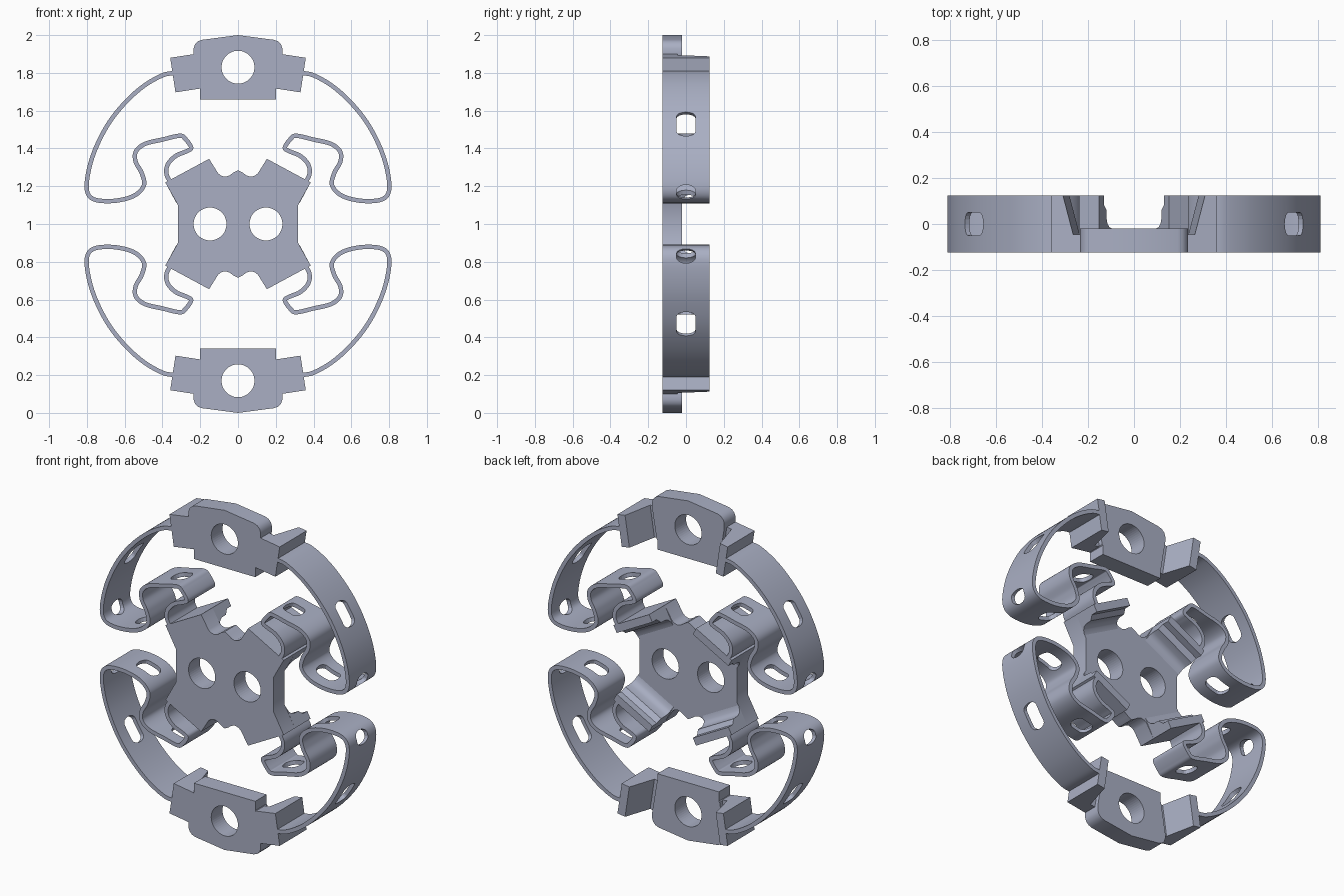
import bpy, bmesh, math
from mathutils import Vector

if "Cube" in bpy.data.objects:
    bpy.data.objects.remove(bpy.data.objects["Cube"])

# All coordinates are measured from the hub centre, so mirrors work about each object's origin
CENTRE = Vector((0, 0, 1))
Y0, YP, Y1 = -0.125, -0.02, 0.125      # front, plate back, full back

metal = bpy.data.materials.new("blue_grey_metal")
metal.diffuse_color = (0.40, 0.43, 0.55, 1)
metal.use_nodes = True
metal.node_tree.nodes["Principled BSDF"].inputs["Base Color"].default_value = metal.diffuse_color


def add_object(name, bm):
    bmesh.ops.recalc_face_normals(bm, faces=bm.faces)
    me = bpy.data.meshes.new(name)
    bm.to_mesh(me)
    bm.free()
    me.materials.append(metal)
    ob = bpy.data.objects.new(name, me)
    ob.location = CENTRE
    bpy.context.collection.objects.link(ob)
    return ob


def add_prism(bm, pts, vec):
    vec = Vector(vec)
    a = [bm.verts.new(p) for p in pts]
    b = [bm.verts.new(Vector(p) + vec) for p in pts]
    bm.faces.new(a)
    bm.faces.new(b[::-1])
    for i in range(len(pts)):
        j = (i + 1) % len(pts)
        bm.faces.new((a[i], b[i], b[j], a[j]))


def prism(name, pts, vec):
    bm = bmesh.new()
    add_prism(bm, pts, vec)
    return add_object(name, bm)


def plate(name, outline):
    return prism(name, [(x, Y0, z) for x, z in outline], (0, YP - Y0, 0))


def edge_block(name, start, end, profile):
    """Sweep a (depth inward, y) profile along a straight edge."""
    s, e = Vector((start[0], 0, start[1])), Vector((end[0], 0, end[1]))
    d = (e - s).normalized()
    inward = Vector((d.z, 0, -d.x))
    if inward.x > 0:
        inward = -inward
    return prism(name, [s + inward * u + Vector((0, y, 0)) for u, y in profile], e - s)


def cut(ob, cutter):
    cutter.hide_render = True
    cutter.hide_set(True)
    m = ob.modifiers.new("cut", 'BOOLEAN')
    m.operation, m.solver, m.object = 'DIFFERENCE', 'EXACT', cutter


def mirror(ob, x=True, z=True):
    m = ob.modifiers.new("mirror", 'MIRROR')
    m.use_axis = (x, False, z)
    m.use_mirror_merge = False


def smooth(ob):
    bpy.ops.object.select_all(action='DESELECT')
    ob.select_set(True)
    bpy.context.view_layer.objects.active = ob
    bpy.ops.object.shade_smooth_by_angle(angle=math.radians(30))


def round_cutter(name, centres, r=0.087, n=48):
    bm = bmesh.new()
    for cx, cz in centres:
        add_prism(bm, [(cx + r * math.cos(2 * math.pi * i / n), -0.2,
                        cz + r * math.sin(2 * math.pi * i / n)) for i in range(n)], (0, 0.4, 0))
    return add_object(name, bm)


# Hub plate with two holes
quarter = [(0, .285), (.025, .272), (.045, .257), (.068, .25), (.09, .256), (.105, .268),
           (.153, .345), (.385, .22), (.318, .10)]
right = quarter + [(x, -z) for x, z in quarter[::-1]]
hub = plate("hub_plate", right + [(-x, z) for x, z in right[-2:0:-1]])
cut(hub, round_cutter("hub_hole_cutter", [(-.148, 0), (.148, 0)]))
smooth(hub)

# Raised flanges behind the four hub corners
flange = edge_block("hub_flange", (.153, .345), (.385, .22),
                    [(0, YP), (0, Y1), (.045, Y1), (.045, .085), (.07, .06), (.072, .02),
                     (.08, .0), (.095, -.013), (.12, YP)])
mirror(flange)
smooth(flange)

# End plates at top and bottom
half = [(0, 1.0), (.19, .975), (.212, .967), (.228, .951), (.235, .93), (.235, .90),
        (.205, .72), (.2, .715), (.2, .66)]
end = plate("end_plate", half + [(-x, z) for x, z in half[:0:-1]])
cut(end, round_cutter("end_hole_cutter", [(0, .83)]))
mirror(end, x=False)
smooth(end)

# Wedge shaped ears on the end plates
ear = edge_block("end_ear", (.331, .697), (.359, .88),
                 [(0, Y0), (0, Y1), (.05, Y1), (.095, -.045), (.128, -.045), (.128, Y0)])
mirror(ear)

# Curved spring band: smooth path through a few points
KEYS = [(.335, .80), (.40, .787), (.50, .73), (.60, .64), (.69, .525), (.76, .385), (.795, .26),
        (.798, .17), (.755, .128), (.65, .123), (.55, .15), (.498, .205), (.51, .27), (.542, .33),
        (.54, .385), (.49, .425), (.40, .447), (.31, .467), (.28, .452), (.248, .405),
        (.27, .386), (.33, .36), (.372, .315), (.378, .262), (.35, .21)]


def catmull(keys, steps=8):
    k = [Vector((x, 0, z)) for x, z in keys]
    k = [2 * k[0] - k[1]] + k + [2 * k[-1] - k[-2]]
    out = []
    for a, b, c, d in zip(k, k[1:], k[2:], k[3:]):
        for i in range(steps):
            t = i / steps
            out.append(0.5 * (2 * b + (c - a) * t + (2 * a - 5 * b + 4 * c - d) * t * t
                              + (3 * b - a - 3 * c + d) * t ** 3))
    return out + [k[-2]]


path = catmull(KEYS)
tangents = [(path[min(i + 1, len(path) - 1)] - path[max(i - 1, 0)]).normalized()
            for i in range(len(path))]
normals = [Vector((t.z, 0, -t.x)) for t in tangents]
T = 0.0115                              # half thickness
bm = bmesh.new()
rings = []
for p, n in zip(path, normals):
    rings.append([bm.verts.new(p + n * s + Vector((0, y, 0)))
                  for s, y in ((T, Y0), (T, Y1), (-T, Y1), (-T, Y0))])
for a, b in zip(rings, rings[1:]):
    for i in range(4):
        j = (i + 1) % 4
        bm.faces.new((a[i], a[j], b[j], b[i]))
bm.faces.new(rings[0])
bm.faces.new(rings[-1][::-1])
band = add_object("spring_band", bm)

# Slots through the band: near point, length
bm = bmesh.new()
for sx, sz, length in ((.69, .535, .15), (.795, .17, .08), (.59, .135, .13), (.36, .457, .11)):
    i = min(range(len(path)), key=lambda q: (path[q] - Vector((sx, 0, sz))).length)
    p, t, n = path[i], tangents[i], normals[i]
    h, w = length / 2, 0.05
    e = 0.028                           # how far the curved ends reach
    ends = [(h - e + e * math.sin(a), w * math.cos(a))
            for a in [math.pi * q / 8 for q in range(9)]]
    shape = ends + [(-u, -v) for u, v in ends]
    add_prism(bm, [p + t * u + Vector((0, v, 0)) - n * 0.045 for u, v in shape], n * 0.09)
cut(band, add_object("slot_cutter", bm))
mirror(band)
smooth(band)
